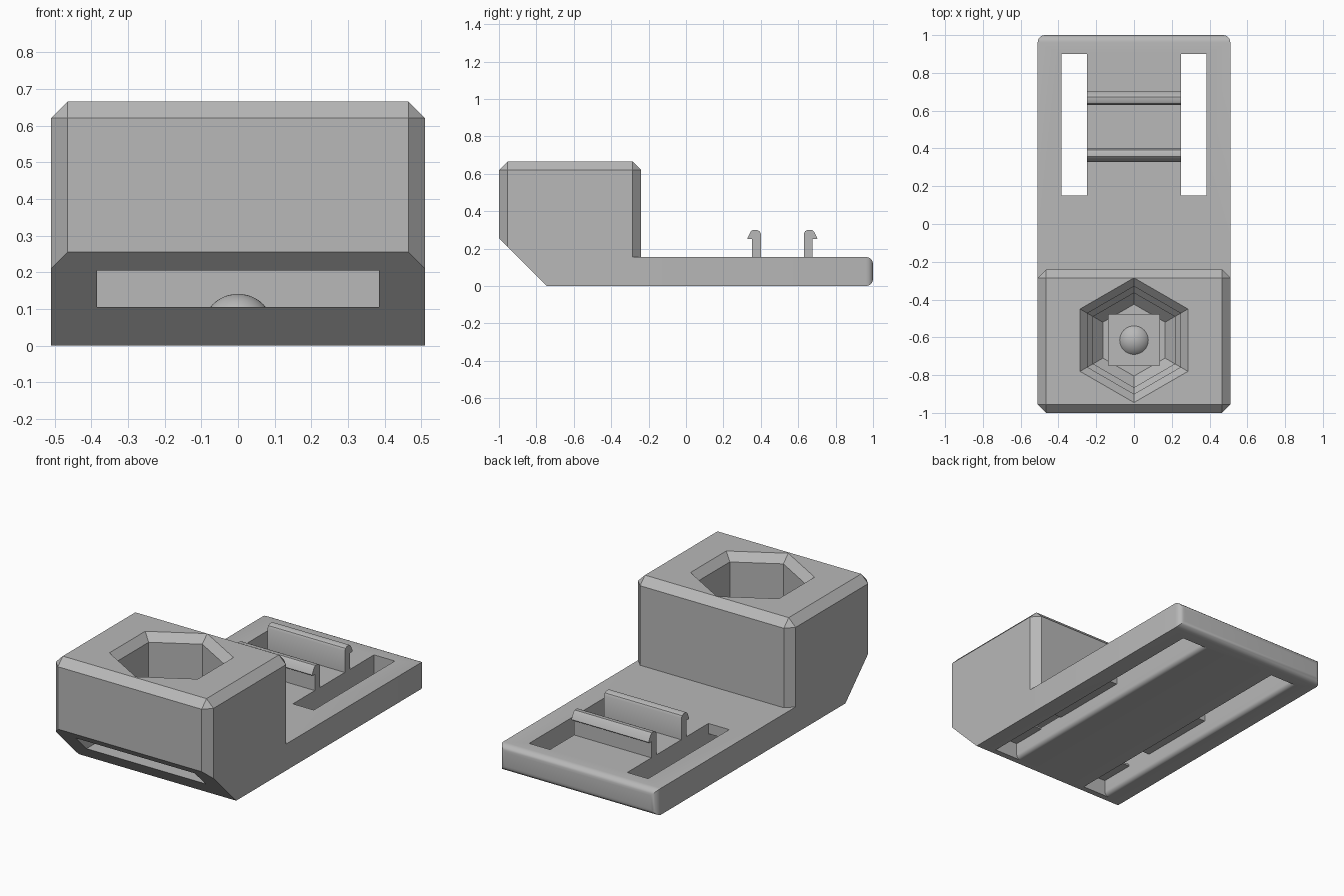
import bpy, bmesh, math

cube = bpy.data.objects.get("Cube")
if cube:
    bpy.data.objects.remove(cube, do_unlink=True)

grey = bpy.data.materials.new("light grey plastic")
grey.use_nodes = True
COLOR = (0.48, 0.48, 0.48, 1)
grey.diffuse_color = COLOR
grey.node_tree.nodes["Principled BSDF"].inputs["Base Color"].default_value = COLOR


def finish(name, bm):
    bmesh.ops.recalc_face_normals(bm, faces=bm.faces)
    mesh = bpy.data.meshes.new(name)
    bm.to_mesh(mesh)
    bm.free()
    mesh.materials.append(grey)
    ob = bpy.data.objects.new(name, mesh)
    bpy.context.collection.objects.link(ob)
    return ob


def box(name, x, y, z, pick=None, width=0, segments=1):
    """Box from ranges; edges chosen by pick(midpoint, direction) are bevelled."""
    bm = bmesh.new()
    bmesh.ops.create_cube(bm, size=1)
    for v in bm.verts:
        for i, r in enumerate((x, y, z)):
            v.co[i] = r[1] if v.co[i] > 0 else r[0]
    if pick:
        edges = [e for e in bm.edges
                 if pick((e.verts[0].co + e.verts[1].co) / 2, e.verts[1].co - e.verts[0].co)]
        bmesh.ops.bevel(bm, geom=edges, offset=width, segments=segments,
                        profile=0.5, affect='EDGES')
    return finish(name, bm)


def prism(name, pts, place, lo, hi):
    """Extrude a 2D outline between lo and hi; place maps (a, b, t) to xyz."""
    bm = bmesh.new()
    ends = [[bm.verts.new(place(a, b, t)) for a, b in pts] for t in (lo, hi)]
    for ring in ends:
        bm.faces.new(ring)
    for i in range(len(pts)):
        j = (i + 1) % len(pts)
        bm.faces.new((ends[0][i], ends[0][j], ends[1][j], ends[1][i]))
    return finish(name, bm)


def combine(ob, other, operation):
    mod = ob.modifiers.new(operation.lower(), 'BOOLEAN')
    mod.operation = operation
    mod.solver = 'EXACT'
    mod.object = other
    other.hide_render = True
    bpy.ops.object.select_all(action='DESELECT')
    bpy.context.view_layer.objects.active = ob
    ob.select_set(True)
    bpy.ops.object.modifier_apply(modifier=mod.name)
    bpy.data.objects.remove(other, do_unlink=True)


def along_x(a, b, t):
    return (t, a, b)


def along_y(a, b, t):
    return (a, t, b)


# Chamfered block joined to the flat base with its rounded rear end
HALF, TOP, PLATE = 0.51, 0.665, 0.155
body = box("mount_body", (-HALF, HALF), (-1, -0.24), (0, TOP),
           lambda m, d: m.z > TOP - 0.01 or abs(d.z) > 0.1, 0.045)
base = box("base_plate", (-HALF, HALF), (-0.6, 1), (0, PLATE),
           lambda m, d: m.y > 0.99, 0.038, 5)
combine(body, base, 'UNION')

# Sloped lower front
slope = prism("slope_cutter", [(-1.2, 0.455), (-0.645, -0.1), (-1.2, -0.1)], along_x, -1, 1)
combine(body, slope, 'DIFFERENCE')

# Through slots and underside grooves with rounded lower edges
IN, OUT, R = 0.25, 0.385, 0.025
arc = [(R * (1 - math.cos(i * math.pi / 10)), R * (1 - math.sin(i * math.pi / 10)))
       for i in range(6)]


def groove_outline(side, height):
    outer = [(side * (OUT + R - a), R - b) for a, b in reversed(arc)]
    inner = [(side * (IN - R + a), R - b) for a, b in arc]
    # straight walls, then flares opening out to the underside
    outer = [(side * (OUT + R * (1 - math.cos(t))), R * (1 - math.sin(t)))
             for t in [i * math.pi / 10 for i in range(6)]]
    inner = [(side * (IN - R * (1 - math.cos(t))), R * (1 - math.sin(t)))
             for t in [i * math.pi / 10 for i in range(5, -1, -1)]]
    return ([(side * OUT, height)] + outer + [(side * (OUT + R), -0.05),
            (side * (IN - R), -0.05)] + inner + [(side * IN, height)])


for side in (-1, 1):
    groove = prism("groove_cutter", groove_outline(side, 0.095), along_y, -0.71, 0.5)
    combine(body, groove, 'DIFFERENCE')
    slot = prism("slot_cutter", groove_outline(side, 0.3), along_y, 0.15, 0.9)
    combine(body, slot, 'DIFFERENCE')
    link = box("link_cutter", sorted((side * IN, side * OUT)), (-0.5, -0.33), (0.05, 0.15))
    combine(body, link, 'DIFFERENCE')

# Flat pocket opening on the sloped front
pocket = box("pocket_cutter", (-OUT, OUT), (-1.1, -0.33), (0.105, 0.205))
combine(body, pocket, 'DIFFERENCE')

# Stepped hexagonal socket and the square hole beneath it
CY = -0.615
bm = bmesh.new()
rings = []
for r, z in ((0.375, 0.71), (0.285, 0.62), (0.285, 0.4), (0.25, 0.365), (0.25, 0.31), (0.19, 0.25)):
    rings.append([bm.verts.new((r * math.sin(k * math.pi / 3),
                                CY + r * math.cos(k * math.pi / 3), z)) for k in range(6)])
bm.faces.new(rings[0])
bm.faces.new(rings[-1])
for a, b in zip(rings, rings[1:]):
    for k in range(6):
        j = (k + 1) % 6
        bm.faces.new((a[k], a[j], b[j], b[k]))
combine(body, finish("socket_cutter", bm), 'DIFFERENCE')
S = 0.135
square = box("square_cutter", (-S, S), (CY - S, CY + S), (0.15, 0.4))
combine(body, square, 'DIFFERENCE')

# Small dome on the pocket floor
bm = bmesh.new()
bmesh.ops.create_uvsphere(bm, u_segments=32, v_segments=24, radius=0.098)
bmesh.ops.bisect_plane(bm, geom=bm.verts[:] + bm.edges[:] + bm.faces[:],
                       plane_co=(0, 0, 0.055), plane_no=(0, 0, 1), clear_inner=True)
bmesh.ops.holes_fill(bm, edges=[e for e in bm.edges if e.is_boundary])
bmesh.ops.translate(bm, verts=bm.verts, vec=(0, CY, 0.043))
dome = finish("detent_dome", bm)

# Pair of hooked clips facing away from each other
MID = 0.515
hook = [(0.115, 0.14), (0.115, 0.28), (0.122, 0.293), (0.135, 0.3), (0.158, 0.3),
        (0.17, 0.29), (0.187, 0.255), (0.183, 0.25), (0.162, 0.25), (0.162, 0.14)]
clips = [prism(name, [(MID + s * a, b) for a, b in hook], along_x, -IN, IN)
         for name, s in (("front_clip", -1), ("rear_clip", 1))]

# Smooth the rounded areas, keep the chamfers crisp
for ob in [body, dome] + clips:
    bpy.ops.object.select_all(action='DESELECT')
    bpy.context.view_layer.objects.active = ob
    ob.select_set(True)
    bpy.ops.object.shade_smooth_by_angle(angle=math.radians(30))
